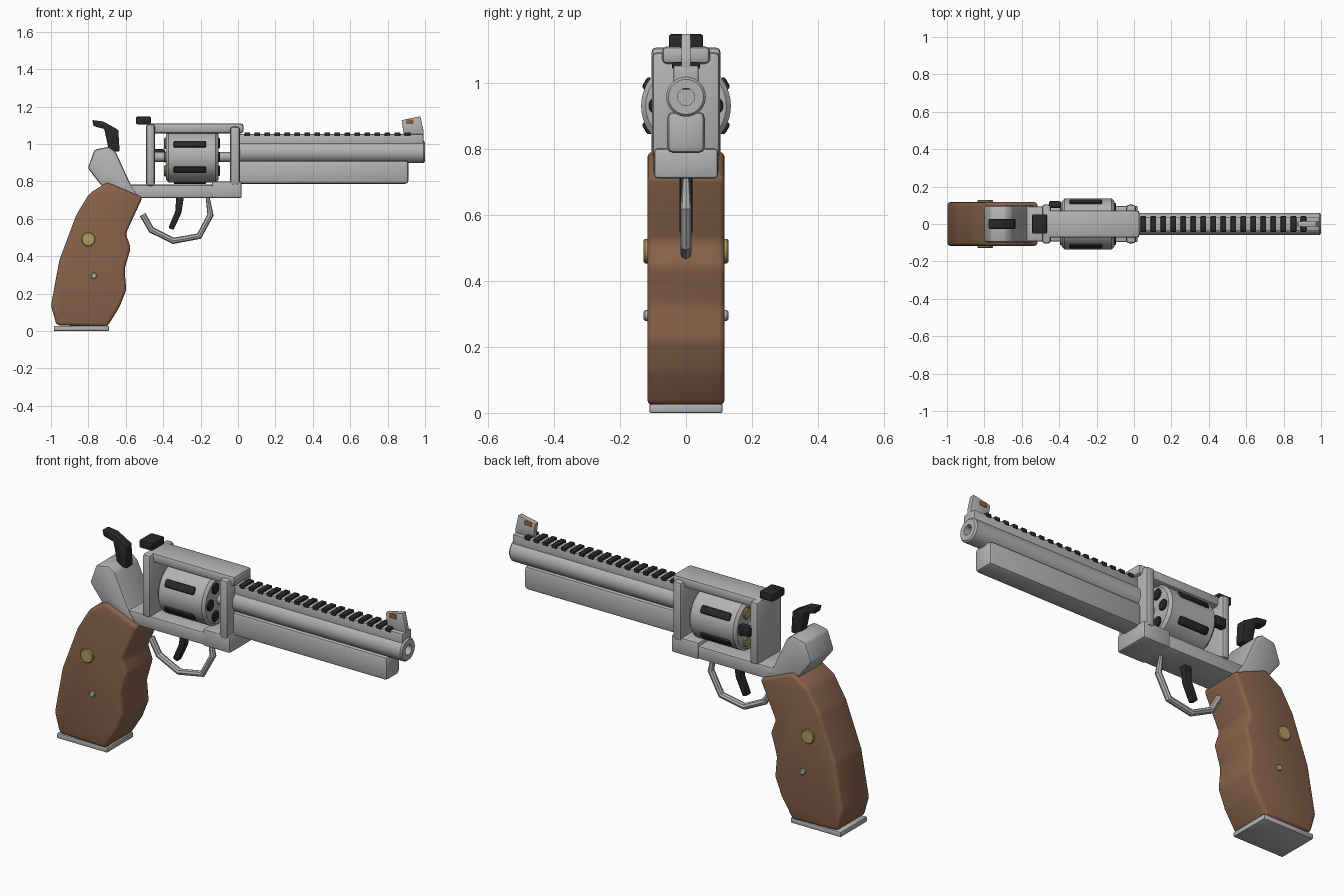
import bpy, bmesh, math
from mathutils import Matrix, Vector

if "Cube" in bpy.data.objects:
    bpy.data.objects.remove(bpy.data.objects["Cube"], do_unlink=True)


def material(name, rgb):
    m = bpy.data.materials.new(name)
    m.use_nodes = True
    m.diffuse_color = (*rgb, 1)
    m.node_tree.nodes["Principled BSDF"].inputs["Base Color"].default_value = (*rgb, 1)
    return m


STEEL = material("steel", (0.45, 0.45, 0.46))
BLACK = material("black", (0.022, 0.022, 0.023))
WOOD = material("walnut", (0.25, 0.125, 0.07))
BRASS = material("brass", (0.42, 0.33, 0.11))
ORANGE = material("sight_orange", (0.3, 0.12, 0.04))


def finish(name, bm, mat, bevel=0, segments=2, min_angle=20, matrix=None):
    """Round the edges, then make a smooth-by-angle object."""
    bmesh.ops.recalc_face_normals(bm, faces=bm.faces)
    if bevel:
        edges = [e for e in bm.edges if e.calc_face_angle(0) > math.radians(min_angle)]
        bmesh.ops.bevel(bm, geom=edges, offset=bevel, segments=segments,
                        profile=0.5, affect='EDGES', clamp_overlap=True)
    if matrix:
        bm.transform(matrix)
    mesh = bpy.data.meshes.new(name)
    bm.to_mesh(mesh)
    bm.free()
    mesh.materials.append(mat)
    ob = bpy.data.objects.new(name, mesh)
    bpy.context.collection.objects.link(ob)
    bpy.ops.object.select_all(action='DESELECT')
    ob.select_set(True)
    bpy.context.view_layer.objects.active = ob
    bpy.ops.object.shade_smooth_by_angle(angle=math.radians(35))
    return ob


def box(name, mat, x, y, z, bevel=0.01, matrix=None):
    """Box from (min, max) ranges."""
    bm = bmesh.new()
    bmesh.ops.create_cube(bm, size=1)
    for v in bm.verts:
        v.co = [(a + b) / 2 + c * (b - a) for (a, b), c in zip((x, y, z), v.co)]
    return finish(name, bm, mat, bevel, matrix=matrix)


def prism(name, mat, points, half, bevel=0.01, segments=2):
    """Side profile in x, z, extruded across y."""
    bm = bmesh.new()
    face = bm.faces.new([bm.verts.new((x, -half, z)) for x, z in points])
    out = bmesh.ops.extrude_face_region(bm, geom=[face])
    for v in out["geom"]:
        if isinstance(v, bmesh.types.BMVert):
            v.co.y = half
    return finish(name, bm, mat, bevel, segments, min_angle=8)


def lathe(name, mat, profile, centre, steps=40, across=False):
    """Profile of (distance, radius) turned about x, or about y if across."""
    bm = bmesh.new()
    verts = [bm.verts.new((x, 0, r)) for x, r in profile]
    edges = [bm.edges.new(pair) for pair in zip(verts, verts[1:])]
    bmesh.ops.spin(bm, geom=verts + edges, cent=(0, 0, 0), axis=(1, 0, 0),
                   angle=math.tau, steps=steps, use_duplicate=False)
    bmesh.ops.remove_doubles(bm, verts=bm.verts, dist=1e-5)
    turn = Matrix.Rotation(math.pi / 2 if across else 0, 4, 'Z')
    return finish(name, bm, mat, matrix=Matrix.Translation(centre) @ turn)


def rod(a, b, r, c=0.004):
    return [(a, 0), (a, r - c), (a + c, r), (b - c, r), (b, r - c), (b, 0)]


# Grip, butt plate and grip fittings
prism("grip", WOOD, [
    (-0.70, 0.795), (-0.51, 0.715), (-0.60, 0.52), (-0.573, 0.445), (-0.607, 0.33),
    (-0.597, 0.22), (-0.635, 0.125), (-0.70, 0.022), (-0.97, 0.03), (-1.0, 0.135),
    (-0.955, 0.38), (-0.865, 0.62), (-0.795, 0.735)], 0.117, 0.018, 3)
box("butt_plate", STEEL, (-0.985, -0.69), (-0.111, 0.111), (0, 0.027), 0.005)
lathe("grip_medallion", BRASS, rod(-0.128, 0.128, 0.037), (-0.80, 0, 0.49), 24, True)
lathe("grip_screw", STEEL, rod(-0.128, 0.128, 0.016), (-0.77, 0, 0.295), 16, True)

# Frame
box("lower_frame", STEEL, (-0.62, -0.12), (-0.093, 0.093), (0.712, 0.782))
box("crane_block", STEEL, (-0.14, 0.02), (-0.097, 0.097), (0.71, 0.80))
prism("hammer_housing", STEEL, [
    (-0.767, 0.97), (-0.69, 0.985), (-0.655, 0.96), (-0.575, 0.785), (-0.525, 0.715),
    (-0.70, 0.74), (-0.803, 0.87)], 0.098, 0.012)
box("recoil_plate", STEEL, (-0.492, -0.445), (-0.105, 0.105), (0.775, 1.107), 0.015)
box("front_plate", STEEL, (-0.042, 0.01), (-0.103, 0.103), (0.78, 1.092), 0.015)
box("top_strap", STEEL, (-0.488, 0.03), (-0.073, 0.073), (1.057, 1.11), 0.015)
box("rear_sight", BLACK, (-0.545, -0.466), (-0.052, 0.052), (1.105, 1.147), 0.008)
box("cylinder_release", BLACK, (-0.455, -0.39), (0.085, 0.122), (0.92, 0.972), 0.008)

# Hammer and trigger
prism("hammer", BLACK, [
    (-0.78, 1.128), (-0.72, 1.12), (-0.64, 1.075), (-0.633, 0.96), (-0.69, 0.96),
    (-0.70, 1.01), (-0.715, 1.08), (-0.772, 1.095)], 0.026, 0.006)
prism("trigger", BLACK, [
    (-0.33, 0.73), (-0.287, 0.73), (-0.303, 0.63), (-0.345, 0.54), (-0.372, 0.552),
    (-0.335, 0.64)], 0.019, 0.006)

# Trigger guard: swept octagonal rod
curve = bpy.data.curves.new("trigger_guard", 'CURVE')
curve.dimensions = '3D'
curve.bevel_depth = 0.017
curve.bevel_resolution = 2
curve.use_fill_caps = True
path = [(-0.51, 0.622), (-0.463, 0.54), (-0.345, 0.482), (-0.208, 0.507),
        (-0.147, 0.62), (-0.163, 0.72)]
spline = curve.splines.new('POLY')
spline.points.add(len(path) - 1)
for p, (x, z) in zip(spline.points, path):
    p.co = (x, 0, z, 1)
spline.points[-1].radius = 0.6
spline.use_smooth = False
curve.materials.append(STEEL)
guard = bpy.data.objects.new("trigger_guard", curve)
bpy.context.collection.objects.link(guard)

# Revolving cylinder with flutes, chambers and cartridge bases
AXIS = Vector((0, 0, 0.93))
lathe("revolving_cylinder", STEEL, rod(-0.385, -0.105, 0.136, 0.014), AXIS, 48)
lathe("cylinder_axle", STEEL, rod(-0.45, -0.02, 0.026), AXIS, 20)
for i in range(6):
    spin = Matrix.Translation(AXIS) @ Matrix.Rotation(math.radians(60 * i + 30), 4, 'X')
    box(f"flute_{i + 1}", BLACK, (-0.345, -0.17), (0.115, 0.145), (-0.02, 0.02), 0.009, spin)
    a = math.radians(60 * i)
    spot = AXIS + Vector((0, math.cos(a), math.sin(a))) * 0.085
    lathe(f"chamber_{i + 1}", BLACK, rod(-0.13, -0.097, 0.028), spot, 20)
    lathe(f"cartridge_base_{i + 1}", BRASS, rod(-0.395, -0.36, 0.03), spot, 20)

# Barrel, underlug and rib
lathe("barrel", STEEL, [(0, 0), (0, 0.06), (0.992, 0.06), (1, 0.053), (1, 0.026),
                        (0.95, 0.026), (0.95, 0)], (0, 0, 0.957))
box("underlug", STEEL, (0, 0.912), (-0.057, 0.057), (0.787, 0.912), 0.018)
box("barrel_rib", STEEL, (0, 0.992), (-0.038, 0.038), (0.98, 1.052), 0.006)
for i in range(17):
    x = 0.035 + i * 0.0535
    box(f"rib_bar_{i + 1}", BLACK, (x, x + 0.03), (-0.042, 0.042), (1.042, 1.062), 0.004)

# Front sight with coloured insert
prism("front_sight", STEEL, [
    (0.887, 1.04), (0.875, 1.127), (0.975, 1.148), (0.992, 1.07), (0.992, 1.04)], 0.014, 0.003)
box("sight_insert", ORANGE, (0.897, 0.938), (-0.017, 0.017), (1.106, 1.131), 0.002)
